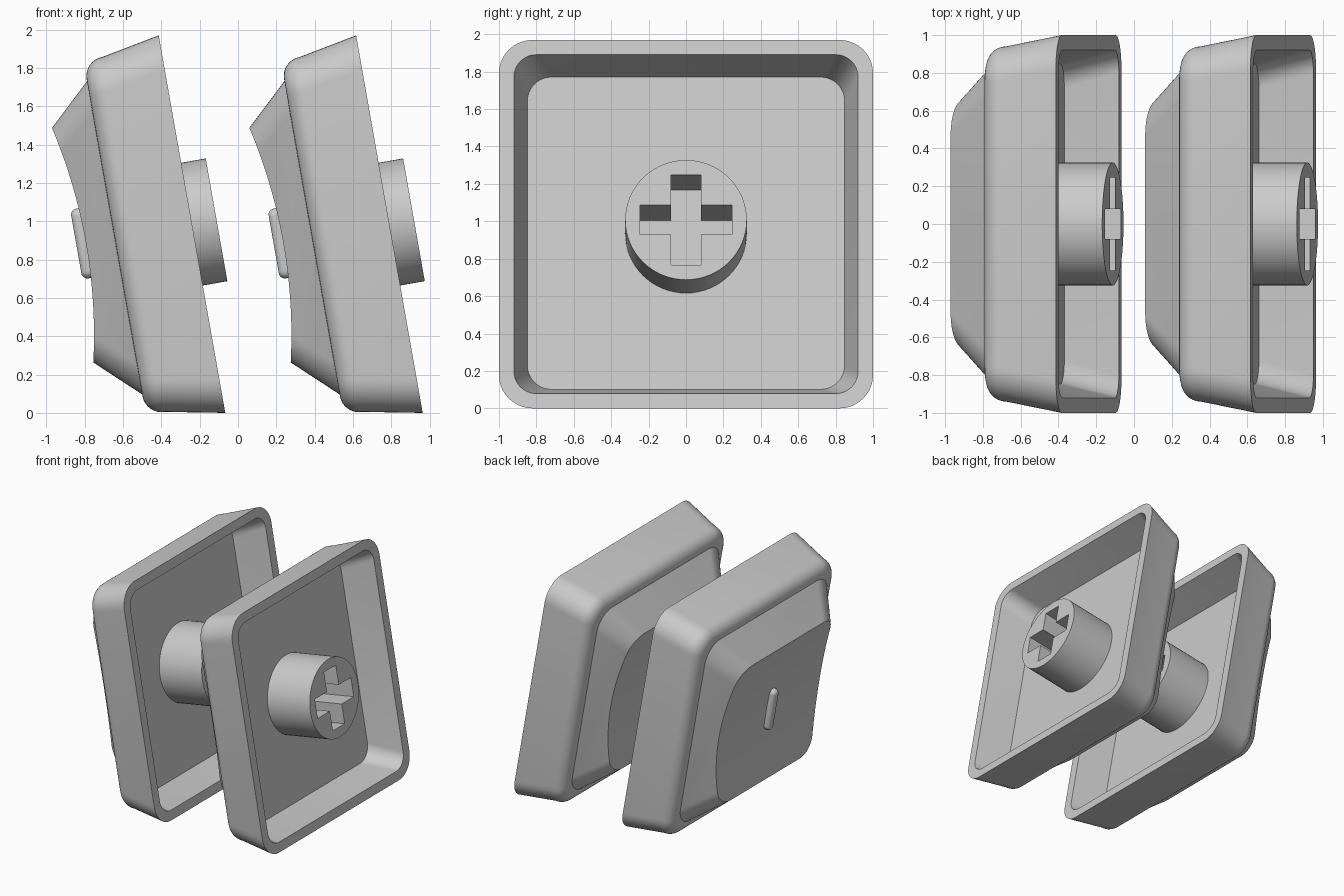
import bpy, bmesh, math
from mathutils import Matrix, Vector

if "Cube" in bpy.data.objects:
    bpy.data.objects.remove(bpy.data.objects["Cube"])

TILT = math.radians(10)
S, C = math.sin(TILT), math.cos(TILT)
SPACING = 1.03

grey = bpy.data.materials.new("light grey plastic")
grey.diffuse_color = (0.6, 0.6, 0.6, 1)
grey.use_nodes = True
grey.node_tree.nodes["Principled BSDF"].inputs["Base Color"].default_value = grey.diffuse_color


def placement(dx):
    """Local x -> world y, local y -> up the tilted face, local z -> out of the open side."""
    m = Matrix(((0, -S, C), (1, 0, 0), (0, C, S))).to_4x4()
    m.translation = Vector((-0.24 + dx, 0, C))
    return m


def finish(name, bm):
    bmesh.ops.recalc_face_normals(bm, faces=bm.faces)
    me = bpy.data.meshes.new(name)
    bm.to_mesh(me)
    bm.free()
    me.materials.append(grey)
    ob = bpy.data.objects.new(name, me)
    bpy.context.collection.objects.link(ob)
    return ob


def rounded_rect(hx, hy, r, z, n=10):
    pts = []
    for k, (sx, sy) in enumerate(((1, 1), (-1, 1), (-1, -1), (1, -1))):
        for i in range(n + 1):
            a = math.pi / 2 * (k + i / n)
            pts.append((sx * (hx - r) + r * math.cos(a), sy * (hy - r) + r * math.sin(a), z))
    return pts


def loft(name, rings):
    """Skin a list of (half x, half y, corner radius, z) rings and close both ends."""
    bm = bmesh.new()
    loops = [[bm.verts.new(p) for p in rounded_rect(*r)] for r in rings]
    n = len(loops[0])
    for a, b in zip(loops, loops[1:]):
        for i in range(n):
            j = (i + 1) % n
            bm.faces.new((a[i], a[j], b[j], b[i]))
    bm.faces.new(loops[0])
    bm.faces.new(loops[-1])
    return finish(name, bm)


def cylinder(name, r, z0, z1, seg, matrix=Matrix()):
    bm = bmesh.new()
    bmesh.ops.create_cone(bm, cap_ends=True, segments=seg, radius1=r, radius2=r, depth=z1 - z0,
                          matrix=matrix @ Matrix.Translation((0, 0, (z0 + z1) / 2)))
    return finish(name, bm)


def cut(ob, cutter):
    mod = ob.modifiers.new("cut", 'BOOLEAN')
    mod.operation, mod.solver, mod.object = 'DIFFERENCE', 'EXACT', cutter
    bpy.context.view_layer.objects.active = ob
    bpy.ops.object.modifier_apply(modifier=mod.name)


# cap shell: cavity floor, rim, tapered skirt, rounded shoulder, raised top
rings = [(0.848, 0.13, -0.28), (0.92, 0.12, 0), (1.0, 0.18, 0)]
for i in range(9):
    t = math.pi / 2 * i / 8
    rings.append((0.84 + 0.1 * math.cos(t), 0.09 + 0.09 * math.cos(t), -0.31 - 0.1 * math.sin(t)))
rings += [(0.83, 0.17, -0.41), (0.558, 0.14, -0.70)]
shell = loft("cap_shell", [(h, h, r, z) for h, r, z in rings])

# shallow dish across the top
R = 2.78
dish = cylinder("dish_cutter", R, -1.5, 1.5, 360,
                Matrix.Translation((0, 0, -0.562 - R)) @ Matrix.Rotation(math.pi / 2, 4, 'Y'))
cut(shell, dish)

# stem with a cross-shaped socket
stem = cylinder("stem", 0.325, -0.38, 0.13, 64)
bm = bmesh.new()
w, l = 0.08, 0.245
outline = [(l, -w), (l, w), (w, w), (w, l), (-w, l), (-w, w),
           (-l, w), (-l, -w), (-w, -w), (-w, -l), (w, -l), (w, -w)]
face = bm.faces.new([bm.verts.new((x, y, -0.34)) for x, y in outline])
top = bmesh.ops.extrude_face_region(bm, geom=[face])["geom"]
bmesh.ops.translate(bm, vec=(0, 0, 0.7), verts=[v for v in top if isinstance(v, bmesh.types.BMVert)])
cross = finish("cross_cutter", bm)
cut(stem, cross)
cut(shell, cross)

# raised finger bar on the dish
bar_rings = [(0.04, 0.185, 0.04, -0.52)]
for i in range(6):
    t = math.pi / 2 * i / 6
    d = 0.035 * (1 - math.cos(t))
    bar_rings.append((0.04 - d, 0.185 - d, 0.04 - d, -0.58 - 0.034 * math.sin(t)))
bar = loft("finger_bar", bar_rings)

for helper in (dish, cross):
    bpy.data.objects.remove(helper, do_unlink=True)

# two identical caps side by side
parts = []
for ob in (shell, stem, bar):
    twin = ob.copy()
    twin.data = ob.data.copy()
    twin.name = ob.name + "_right"
    ob.name += "_left"
    bpy.context.collection.objects.link(twin)
    ob.matrix_world = placement(0)
    twin.matrix_world = placement(SPACING)
    parts += [ob, twin]

bpy.ops.object.select_all(action='DESELECT')
for ob in parts:
    ob.select_set(True)
bpy.context.view_layer.objects.active = parts[0]
bpy.ops.object.shade_smooth_by_angle(angle=math.radians(30))
